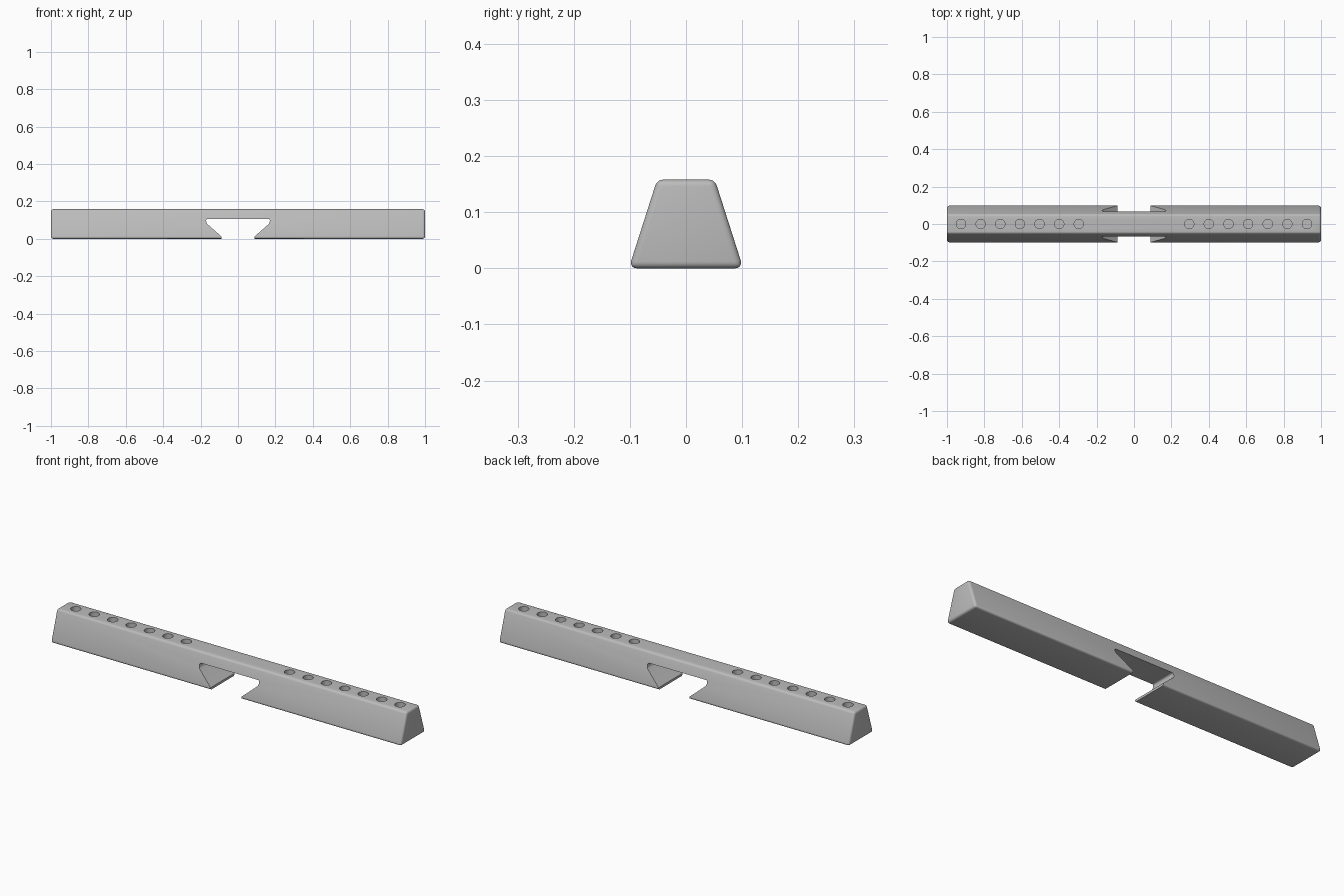
import bpy, bmesh
from mathutils import Matrix

cube = bpy.data.objects.get("Cube")
if cube:
    bpy.data.objects.remove(cube, do_unlink=True)

grey = bpy.data.materials.new("plain_grey")
grey.use_nodes = True
grey.diffuse_color = (0.5, 0.5, 0.5, 1)
grey.node_tree.nodes["Principled BSDF"].inputs["Base Color"].default_value = (0.5, 0.5, 0.5, 1)


def add_object(name, bm):
    bmesh.ops.recalc_face_normals(bm, faces=bm.faces)
    mesh = bpy.data.meshes.new(name)
    bm.to_mesh(mesh)
    bm.free()
    mesh.materials.append(grey)
    obj = bpy.data.objects.new(name, mesh)
    bpy.context.collection.objects.link(obj)
    return obj


def prism(points, move):
    """Extrude a closed outline along the vector move."""
    bm = bmesh.new()
    face = bm.faces.new([bm.verts.new(p) for p in points])
    new = bmesh.ops.extrude_face_region(bm, geom=[face])["geom"]
    verts = [v for v in new if isinstance(v, bmesh.types.BMVert)]
    bmesh.ops.translate(bm, verts=verts, vec=move)
    return bm


# Tapered bar with every edge rounded
BASE, TOP, HEIGHT = 0.102, 0.0515, 0.158
bm = prism([(-1, -BASE, 0), (-1, BASE, 0), (-1, TOP, HEIGHT), (-1, -TOP, HEIGHT)], (2, 0, 0))
bmesh.ops.bevel(bm, geom=bm.edges[:], offset=0.017, offset_type='WIDTH',
                segments=5, profile=0.5, affect='EDGES')
bar = add_object("bar", bm)

# Dovetail slot across the underside, with rounded inner corners
half = [(0.088, -0.05), (0.088, 0.012), (0.17, 0.084), (0.17, 0.107)]
outline = half + [(-x, z) for x, z in reversed(half)]
bm = prism([(x, -0.2, z) for x, z in outline], (0, 0.4, 0))
inner = [e for e in bm.edges
         if all(abs(v.co.x) > 0.16 for v in e.verts)
         and abs(e.verts[0].co.y - e.verts[1].co.y) > 0.3]
bmesh.ops.bevel(bm, geom=inner, offset=0.009, segments=4, profile=0.5, affect='EDGES')
slot = add_object("slot_cutter", bm)

# Two rows of seven round sockets in the top
bm = bmesh.new()
for side in (-1, 1):
    for i in range(7):
        bmesh.ops.create_cone(bm, cap_ends=True, segments=32, radius1=0.025, radius2=0.025,
                              depth=0.16, matrix=Matrix.Translation((side * (0.295 + 0.105 * i), 0, HEIGHT)))
sockets = add_object("socket_cutter", bm)

for cutter in (slot, sockets):
    mod = bar.modifiers.new(cutter.name, 'BOOLEAN')
    mod.operation = 'DIFFERENCE'
    mod.solver = 'EXACT'
    mod.object = cutter
    bpy.ops.object.select_all(action='DESELECT')
    bar.select_set(True)
    bpy.context.view_layer.objects.active = bar
    bpy.ops.object.modifier_apply(modifier=mod.name)
    bpy.data.objects.remove(cutter, do_unlink=True)

bpy.ops.object.shade_smooth_by_angle(angle=0.5)
